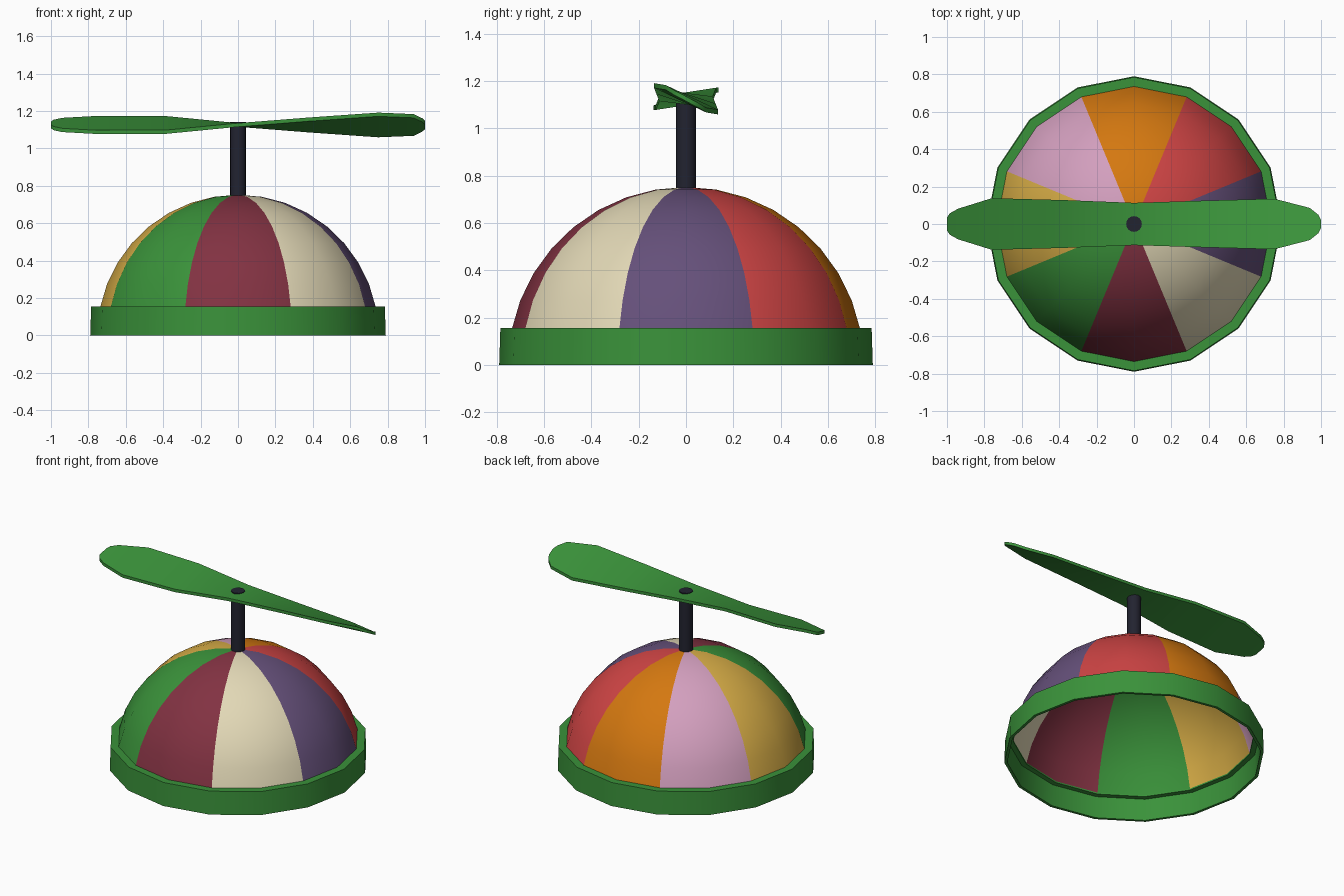
import bpy, bmesh, math

if "Cube" in bpy.data.objects:
    bpy.data.objects.remove(bpy.data.objects["Cube"])

SIDES = 16


def material(name, rgb):
    m = bpy.data.materials.new(name)
    lin = [((c / 255 + 0.055) / 1.055) ** 2.4 for c in rgb]
    m.diffuse_color = (*lin, 1)
    m.use_nodes = True
    m.node_tree.nodes["Principled BSDF"].inputs["Base Color"].default_value = m.diffuse_color
    return m


green = material("green", (58, 146, 58))
black = material("black", (34, 35, 48))
# panels counter-clockwise, starting on the right (+x)
panels = [
    material("purple", (101, 80, 122)), material("red", (206, 68, 68)),
    material("orange", (212, 120, 16)), material("pink", (211, 159, 190)),
    material("yellow", (214, 172, 70)), green,
    material("maroon", (130, 50, 66)), material("beige", (226, 216, 182)),
]


def finish(bm, name, mats, smooth=True):
    bmesh.ops.remove_doubles(bm, verts=bm.verts, dist=1e-5)
    me = bpy.data.meshes.new(name)
    bm.to_mesh(me)
    bm.free()
    ob = bpy.data.objects.new(name, me)
    bpy.context.collection.objects.link(ob)
    for m in mats:
        me.materials.append(m)
    if smooth:
        bpy.ops.object.select_all(action='DESELECT')
        ob.select_set(True)
        bpy.context.view_layer.objects.active = ob
        bpy.ops.object.shade_smooth_by_angle(angle=math.radians(35))
    return ob


def lathe(profile, sides=SIDES, closed=False):
    """Revolve (radius, z) points around z; profile runs bottom to top outside."""
    bm = bmesh.new()
    rings = []
    for r, z in profile:
        if r == 0:
            rings.append([bm.verts.new((0, 0, z))] * sides)
        else:
            rings.append([bm.verts.new((r * math.cos(2 * math.pi * i / sides),
                                        r * math.sin(2 * math.pi * i / sides), z))
                          for i in range(sides)])
    pairs = list(zip(rings, rings[1:]))
    if closed:
        pairs.append((rings[-1], rings[0]))
    for a, b in pairs:
        for i in range(sides):
            j = (i + 1) % sides
            bm.faces.new(list(dict.fromkeys((a[i], a[j], b[j], b[i]))))
    return bm


# Dome: spherical cap, one colour per 45 degree panel
start = math.asin(0.15 / 0.752)
steps = 8
prof = []
for k in range(steps):
    a = start + (math.pi / 2 - start) * k / steps
    prof.append((0.752 * math.cos(a), 0.752 * math.sin(a)))
prof.append((0, 0.752))
bm = lathe(prof)
for f in bm.faces:
    c = f.calc_center_median()
    f.material_index = round(math.degrees(math.atan2(c.y, c.x)) / 45) % 8
finish(bm, "dome", panels)

# Brim band with an inward lip meeting the dome
bm = lathe([(0.79, 0), (0.785, 0.155), (0.735, 0.155), (0.735, 0.145),
            (0.768, 0.145), (0.772, 0)], closed=True)
finish(bm, "brim", [green])

# Stem
bm = lathe([(0, 0.73), (0.042, 0.73), (0.042, 1.142), (0, 1.142)])
finish(bm, "stem", [black])

# Propeller: x, half width, height of front edge relative to the middle
stations = [(-1.0, 0.035, -0.008), (-0.985, 0.057, -0.018), (-0.94, 0.082, -0.028),
            (-0.76, 0.138, -0.038), (-0.38, 0.128, -0.037), (0, 0.113, 0),
            (0.38, 0.125, 0.03), (0.75, 0.135, 0.056), (0.94, 0.086, 0.048),
            (0.985, 0.05, 0.026), (1.0, 0.022, 0.012)]
bm = bmesh.new()
T = 0.01
secs = []
for x, w, d in stations:
    secs.append([bm.verts.new((x, y, 1.125 + z)) for y, z in
                 ((-w, d - T), (w, -d - T), (w, -d + T), (-w, d + T))])
for a, b in zip(secs, secs[1:]):
    for i in range(4):
        j = (i + 1) % 4
        bm.faces.new((a[i], a[j], b[j], b[i]))
bm.faces.new(secs[0])
bm.faces.new(secs[-1])
bmesh.ops.recalc_face_normals(bm, faces=bm.faces)
finish(bm, "propeller", [green])
